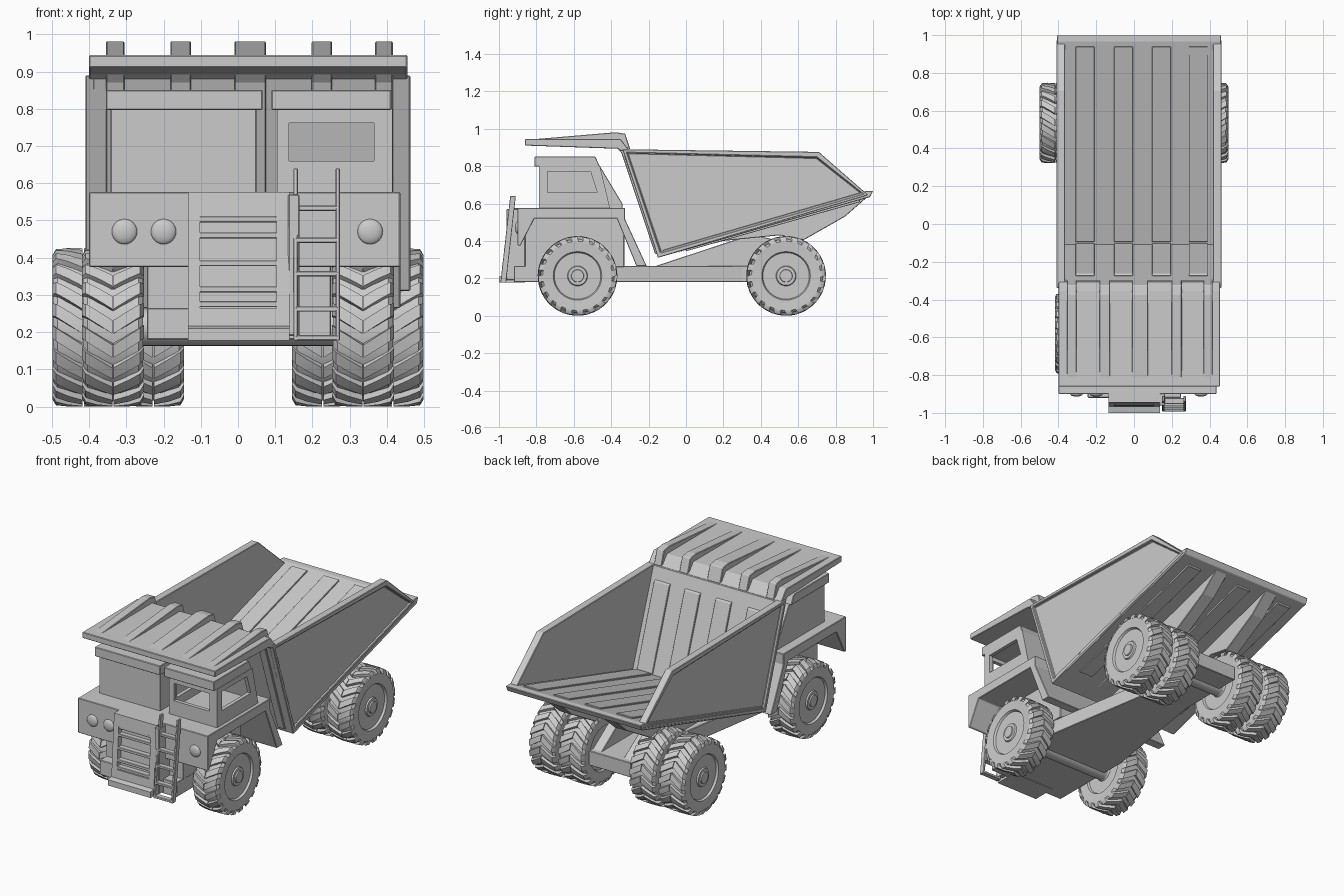
import bpy, bmesh, math

if "Cube" in bpy.data.objects:
    bpy.data.objects.remove(bpy.data.objects["Cube"])


def finish(name, bm):
    bmesh.ops.recalc_face_normals(bm, faces=bm.faces)
    me = bpy.data.meshes.new(name)
    bm.to_mesh(me)
    bm.free()
    ob = bpy.data.objects.new(name, me)
    bpy.context.collection.objects.link(ob)
    return ob


def prism(name, pts, a, b, axis='x', bevel=0.003, inset=0):
    """Extrude a (y,z) profile along x, or an (x,y) plan along z."""
    bm = bmesh.new()
    place = (lambda p, h: (h, p[0], p[1])) if axis == 'x' else (lambda p, h: (p[0], p[1], h))
    lo = [bm.verts.new(place(p, a)) for p in pts]
    hi = [bm.verts.new(place(p, b)) for p in pts]
    n = len(pts)
    ends = [bm.faces.new(lo), bm.faces.new(hi)]
    for i in range(n):
        bm.faces.new((lo[i], lo[(i + 1) % n], hi[(i + 1) % n], hi[i]))
    bmesh.ops.recalc_face_normals(bm, faces=bm.faces)
    if inset:  # recessed panel on the outward end
        face = ends[1] if abs(b) > abs(a) else ends[0]
        bmesh.ops.inset_region(bm, faces=[face], thickness=inset, depth=0)
        out = bmesh.ops.inset_region(bm, faces=[face], thickness=0.005, depth=-0.014)
    ob = finish(name, bm)
    if bevel:
        m = ob.modifiers.new('bevel', 'BEVEL')
        m.width, m.segments, m.limit_method = bevel, 1, 'ANGLE'
    return ob


def box(name, x0, x1, y0, y1, z0, z1, bevel=0.003):
    return prism(name, [(y0, z0), (y1, z0), (y1, z1), (y0, z1)], x0, x1, bevel=bevel)


def cut(ob, cutter):
    m = ob.modifiers.new('cut', 'BOOLEAN')
    m.operation, m.solver, m.object = 'DIFFERENCE', 'EXACT', cutter
    bpy.context.view_layer.objects.active = ob
    bpy.ops.object.modifier_apply(modifier=m.name)
    bpy.data.objects.remove(cutter)


def smooth(ob, angle=35):
    bpy.ops.object.select_all(action='DESELECT')
    ob.select_set(True)
    bpy.context.view_layer.objects.active = ob
    bpy.ops.object.shade_smooth_by_angle(angle=math.radians(angle))


def lathe(bm, prof, cx, cy, cz, n=40):
    rings = [[bm.verts.new((cx + x, cy - r * math.cos(2 * math.pi * i / n),
                            cz + r * math.sin(2 * math.pi * i / n))) for i in range(n)]
             for x, r in prof]
    for p, q in zip(rings, rings[1:]):
        for i in range(n):
            bm.faces.new((p[i], p[(i + 1) % n], q[(i + 1) % n], q[i]))
    bm.faces.new(rings[0])
    bm.faces.new(rings[-1])


R, CZ = 0.213, 0.213


def wheel(name, cx, cy, hw=0.083, lugs=20):
    bm = bmesh.new()
    half = [(hw - .003, .026), (hw - .003, .032), (hw - .01, .034), (hw - .01, .05), (hw - .018, .054),
            (hw - .018, .124), (hw - .006, .13), (hw - .002, .185), (hw - .014, .197)]
    lathe(bm, [(-x, r) for x, r in half] + half[::-1], cx, cy, CZ)
    # chevron tread lugs
    for s in (-1, 1):
        for k in range(lugs):
            rows = []
            for t, top in ((.02, R), (.5, R), (.88, R - .003), (1, R - .02)):
                a = 2 * math.pi * k / lugs + .25 * t
                rows.append([bm.verts.new((cx + s * hw * t, cy - r * math.cos(a + d), CZ + r * math.sin(a + d)))
                             for d, r in ((-.1, .184), (-.085, top), (.085, top), (.1, .184))])
            for p, q in zip(rows, rows[1:]):
                for i in range(4):
                    bm.faces.new((p[i], p[(i + 1) % 4], q[(i + 1) % 4], q[i]))
            bm.faces.new(rows[0])
            bm.faces.new(rows[-1])
    smooth(finish(name, bm))


# Wheels: single at the front, twin at the rear
FY, RY = -0.58, 0.535
for s, side in ((-1, 'left'), (1, 'right')):
    wheel('front_wheel_' + side, s * .336, FY)
    wheel('rear_outer_wheel_' + side, s * .416, RY)
    wheel('rear_inner_wheel_' + side, s * .228, RY)
for name, y in (('front_axle', FY), ('rear_axle', RY)):
    bm = bmesh.new()
    lathe(bm, [(-.36, .05), (.36, .05)], 0, y, CZ, 24)
    smooth(finish(name, bm))

# Chassis, tapering to the rear, with hinge brackets
prism('chassis', [(-.245, -.92), (.25, -.92), (.25, -.4), (.135, .3), (.135, .7), (-.135, .7),
                  (-.135, .3), (-.245, -.4)], .18, .265, 'z')
for s in (-1, 1):
    prism('hinge_bracket', [(-.18, .26), (.35, .435), (.46, .41), (.68, .26)], s * .07, s * .13)

# Fender deck and engine core
prism('fender_deck', [(-.9, .577), (-.9, .375), (-.885, .375), (-.81, .52), (-.37, .52), (-.265, .265),
                      (-.21, .265), (-.325, .515), (-.325, .577)], -.4, .436)
box('engine_core', -.245, .25, -.86, -.33, .26, .53)

# Grille block with bumper
block = prism('grille_block', [(-1, .177), (-1, .21), (-.97, .217), (-.945, .577), (-.86, .577), (-.86, .177)],
              -.135, .138, bevel=0)
cut(block, prism('grille_cutter', [(-1.1, .265), (-.935, .265), (-.92, .51), (-1.1, .51)], -.102, .104, bevel=0))
for z in (.275, .315, .385, .46, .503):
    y = -.968 + (z - .217) * .07
    box('grille_slat', -.105, .107, y, y + .035, z - .008, z + .008, .002)

# Headlights
for x in (-.305, -.2, .355):
    bm = bmesh.new()
    bmesh.ops.create_uvsphere(bm, u_segments=24, v_segments=12, radius=.034)
    for v in bm.verts:
        v.co = (v.co.x + x, v.co.y * .4 - .9, v.co.z + .47)
    smooth(finish('headlight', bm))

# Ladder
for x in (.155, .268):
    prism('ladder_rail', [(-.992, .177), (-.962, .177), (-.91, .64), (-.94, .64)], x - .006, x + .006, bevel=.002)
for z in (.185, .262, .357, .447, .533):
    y = -.977 + (z - .18) * .113
    box('ladder_rung', .155, .268, y - .015, y + .015, z - .007, z + .007, .002)
box('ladder_mount', .135, .165, -.96, -.86, .19, .57)

# Cab with open windows, engine cowl and their roofs
cab = prism('cab', [(-.785, .57), (-.785, .8), (-.46, .8), (-.405, .57)], .105, .415, bevel=0)
cut(cab, prism('inside', [(-.763, .61), (-.763, .785), (-.48, .785), (-.44, .61)], .127, .393, bevel=0))
cut(cab, prism('side_windows', [(-.74, .66), (-.74, .77), (-.51, .77), (-.475, .66)], 0, .5, bevel=0))
cut(cab, box('front_window', .137, .366, -.9, -.7, .66, .762, 0))
prism('engine_cowl', [(-.785, .57), (-.785, .8), (-.46, .8), (-.34, .6), (-.34, .57)], -.343, .05)
for name, x0, x1 in (('cab_roof', .09, .412), ('cowl_roof', -.355, .066)):
    prism(name, [(-.81, .797), (-.81, .851), (-.485, .851), (-.46, .797)], x0, x1)

# Dump body: side walls with recessed panels, floor and front wall
X0, X1 = -.41, .463
side_pts = [(-.34, .89), (-.15, .31), (.975, .645), (.71, .876)]
prism('body_side_left', side_pts, X0 + .045, X0, inset=.03)
prism('body_side_right', side_pts, X1 - .045, X1, inset=.03)
prism('body_floor', [(-.15, .31), (.985, .635), (1, .668), (.965, .668), (-.12, .352)], X0 + .002, X1 - .002)
prism('body_front_wall', [(-.34, .888), (-.15, .312), (-.1, .33), (-.3, .888)], X0 + .02, X1 - .02)

# Sawtooth strips inside the body
for x in (-.31, -.105, .095, .29):
    for name, pts in (('floor_strip', [(-.09, .345), (.94, .645), (.938, .668), (-.095, .369)]),
                      ('wall_strip', [(-.118, .34), (-.275, .82), (-.262, .815), (-.098, .345)])):
        prism(name, pts, x, x + .1, bevel=.002)

# Canopy with tapered ribs that run on down the front wall
prism('canopy', [(-.86, .91), (-.86, .944), (-.35, .945), (-.3, .88), (-.345, .88), (-.365, .893)], -.4, .455)
for x0, x1 in ((-.355, -.305), (-.182, -.126), (-.01, .075), (.198, .253), (.368, .416)):
    prism('canopy_rib', [(-.86, .94), (-.375, .981), (-.325, .973), (-.298, .89), (-.35, .91)], x0, x1)
    prism('front_wall_rib', [(-.37, .9), (-.345, .87), (-.165, .33), (-.15, .33), (-.32, .9)], x0, x1)

# Beams under the body, with cross plate at the tail
for x0, x1 in ((-.215, -.135), (.14, .22)):
    prism('body_beam', [(-.05, .335), (.2, .4), (.5, .43), (.63, .405), (.85, .53), (.97, .635)], x0, x1)
for x in (-.34, -.05, .3):
    prism('underside_rib', [(.0, .358), (.0, .345), (.93, .608), (.93, .625)], x, x + .09, bevel=.002)
